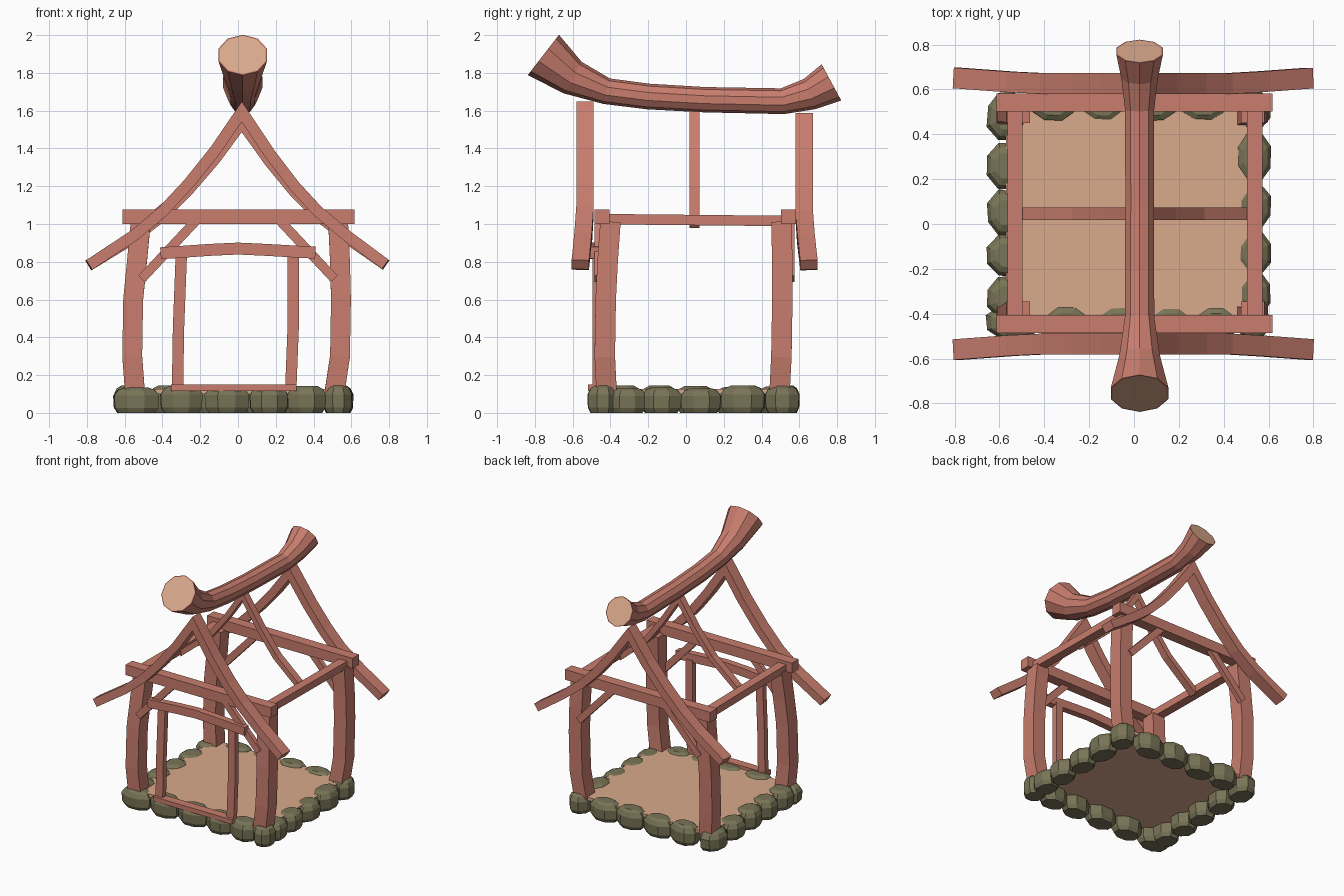
import bpy, bmesh, math, random
from mathutils import Vector

random.seed(4)
cube = bpy.data.objects.get("Cube")
if cube:
    bpy.data.objects.remove(cube, do_unlink=True)


def make_material(name, rgb):
    mat = bpy.data.materials.new(name)
    mat.use_nodes = True
    mat.diffuse_color = (*rgb, 1)
    bsdf = next(n for n in mat.node_tree.nodes if n.type == 'BSDF_PRINCIPLED')
    bsdf.inputs["Base Color"].default_value = (*rgb, 1)
    bsdf.inputs["Roughness"].default_value = 0.9
    return mat


WOOD = make_material("red wood", (0.58, 0.205, 0.155))
TAN = make_material("pale cut wood", (0.70, 0.40, 0.265))
STONE = make_material("mossy stone", (0.19, 0.175, 0.095))

X, Y = Vector((1, 0, 0)), Vector((0, 1, 0))
SQUARE = [(-1, -1), (1, -1), (1, 1), (-1, 1)]


def polygon(n, flat=True):
    r = 1 / math.cos(math.pi / n) if flat else 1
    return [(r * math.cos((k + 0.5) * math.tau / n),
             r * math.sin((k + 0.5) * math.tau / n)) for k in range(n)]


def sweep(name, path, sizes, u, mat, profile=SQUARE, cap_mat=None):
    """Sweep a profile along a path with mitred bends; sizes are full widths."""
    pts = [Vector(p) for p in path]
    if isinstance(sizes, tuple):
        sizes = [sizes] * len(pts)
    bm = bmesh.new()
    rings = []
    for i, p in enumerate(pts):
        a = (p - pts[i - 1]).normalized() if i else (pts[1] - p).normalized()
        b = (pts[i + 1] - p).normalized() if i < len(pts) - 1 else a
        t = (a + b).normalized()
        v = t.cross(u).normalized()
        side = v.cross(t)
        w, d = sizes[i]
        d /= max(0.3, t.dot(a))
        rings.append([bm.verts.new(p + side * (c * w / 2) + v * (s * d / 2))
                      for c, s in profile])
    n = len(profile)
    for r0, r1 in zip(rings, rings[1:]):
        for k in range(n):
            bm.faces.new((r0[k], r0[(k + 1) % n], r1[(k + 1) % n], r1[k]))
    caps = [bm.faces.new(rings[0][::-1]), bm.faces.new(rings[-1])]
    bmesh.ops.recalc_face_normals(bm, faces=bm.faces[:])
    if cap_mat:
        bmesh.ops.inset_individual(bm, faces=caps, thickness=0.008)
        for f in caps:
            f.material_index = 1
    me = bpy.data.meshes.new(name)
    bm.to_mesh(me)
    bm.free()
    for m in (mat, cap_mat):
        if m:
            me.materials.append(m)
    ob = bpy.data.objects.new(name, me)
    bpy.context.collection.objects.link(ob)
    return ob


# Floor slab
sweep("floor", [(-0.57, 0.04, 0.113), (0.54, 0.04, 0.113)], (0.99, 0.025), Y, TAN)


# Foundation stones: squashed octagonal boulders with flat bottoms
def stone(name, x, y, w, d):
    h = random.uniform(0.13, 0.146)
    levels = [(0, 0.8), (0.2, 0.97), (0.68, 1.0), (0.9, 0.82), (1, 0.55)]
    octagon = [(c * random.uniform(0.93, 1.03), s * random.uniform(0.93, 1.03))
               for c, s in polygon(8)]
    sweep(name, [(x, y, h * z) for z, _ in levels],
          [(w * k, d * k) for _, k in levels], X, STONE, octagon)


for x, w in [(-0.54, 0.24), (-0.3, 0.22), (-0.06, 0.24),
             (0.165, 0.21), (0.365, 0.2), (0.53, 0.15)]:
    stone("front_stone", x, -0.44, w, 0.16)
for x, w in [(-0.36, 0.22), (-0.14, 0.23), (0.09, 0.22), (0.31, 0.22)]:
    stone("back_stone", x, 0.525, w, 0.15)
for y, w in [(-0.31, 0.2), (-0.13, 0.21), (0.08, 0.21), (0.3, 0.24), (0.51, 0.18)]:
    stone("left_stone", 0.53, y, 0.16, w)
for y, w in [(-0.33, 0.19), (-0.14, 0.19), (0.05, 0.2), (0.26, 0.21), (0.48, 0.22)]:
    stone("right_stone", -0.57, y, 0.17, w)

# Bowed corner posts
levels = [0.1, 0.3, 0.6, 0.8, 1.01]
post_x = {"right": [-0.545, -0.56, -0.555, -0.535, -0.515],
          "left": [0.51, 0.54, 0.545, 0.54, 0.53]}
post_y = {"front": [-0.42, -0.43, -0.425, -0.415, -0.4],
          "back": [0.495, 0.505, 0.51, 0.51, 0.505]}
for side, xs in post_x.items():
    for end, ys in post_y.items():
        sweep(f"{end}_{side}_post", list(zip(xs, ys, levels)), (0.105, 0.108), X, WOOD)

# Top plate beams
for end, y in (("front", -0.445), ("back", 0.542)):
    sweep(f"{end}_beam", [(-0.612, y, 1.038), (0.617, y, 1.038)], (0.08, 0.078), Y, WOOD)
for side, x in (("right", -0.53), ("left", 0.538)):
    sweep(f"{side}_beam", [(x, -0.46, 1.026), (x, 0.53, 1.016)], (0.068, 0.055), X, WOOD)

# Diagonal braces on the outer faces of the posts
for end, y in (("front", -0.468), ("back", 0.558)):
    for side, s in (("right", -1), ("left", 1)):
        sweep(f"{end}_{side}_brace", [(s * 0.51, y, 0.71), (s * 0.37, y, 0.86), (s * 0.22, y, 1.02)],
              (0.035, 0.05), Y, WOOD)

# Swooping end rafters, flaring outward at the feet
curve = [(-0.79, 0.782), (-0.55, 0.94), (-0.4, 1.065), (-0.26, 1.215), (-0.12, 1.39),
         (0.02, 1.595), (0.17, 1.37), (0.3, 1.2), (0.42, 1.07), (0.58, 0.935), (0.782, 0.785)]
for end, y, flare, k in (("front", -0.535, -0.025, 1), ("back", 0.626, 0.025, 0.93)):
    path = [(x, y + flare * max(0, abs(x) - 0.45) / 0.34, 0.77 + (z - 0.77) * k)
            for x, z in curve]
    sweep(f"{end}_rafters", path, (0.092, 0.06), Y, WOOD)

# Slim middle rafters resting on the side beams
mid = [(-0.51, 0.995)] + [(x, z - 0.015) for x, z in curve[3:8]] + [(0.52, 0.995)]
sweep("middle_rafters", [(x, 0.045, z) for x, z in mid], (0.055, 0.04), Y, WOOD)

# Sagging ridge log, flared at both ends with pale cut faces
log = [(-0.755, 1.895, 0.27), (-0.6, 1.775, 0.19), (-0.42, 1.703, 0.138),
       (-0.2, 1.675, 0.136), (0.1, 1.658, 0.134), (0.51, 1.65, 0.136),
       (0.655, 1.688, 0.17), (0.77, 1.75, 0.218)]
sweep("ridge_log", [(0.025, y, z) for y, z, _ in log], [(d, d) for *_, d in log],
      X, WOOD, polygon(10, False), TAN)

# Door frame
sweep("door_sill", [(-0.355, -0.485, 0.133), (0.31, -0.485, 0.133)], (0.065, 0.035), Y, WOOD)
sweep("door_lintel", [(-0.41, -0.485, 0.845), (-0.15, -0.485, 0.863), (0, -0.485, 0.87),
                      (0.15, -0.485, 0.863), (0.41, -0.485, 0.848)], (0.05, 0.063), Y, WOOD)
for side, xs in (("right", (-0.32, -0.315, -0.3)), ("left", (0.28, 0.292, 0.292))):
    sweep(f"{side}_door_jamb", [(x, -0.475, z) for x, z in zip(xs, (0.14, 0.45, 0.84))],
          (0.06, 0.042), X, WOOD)
